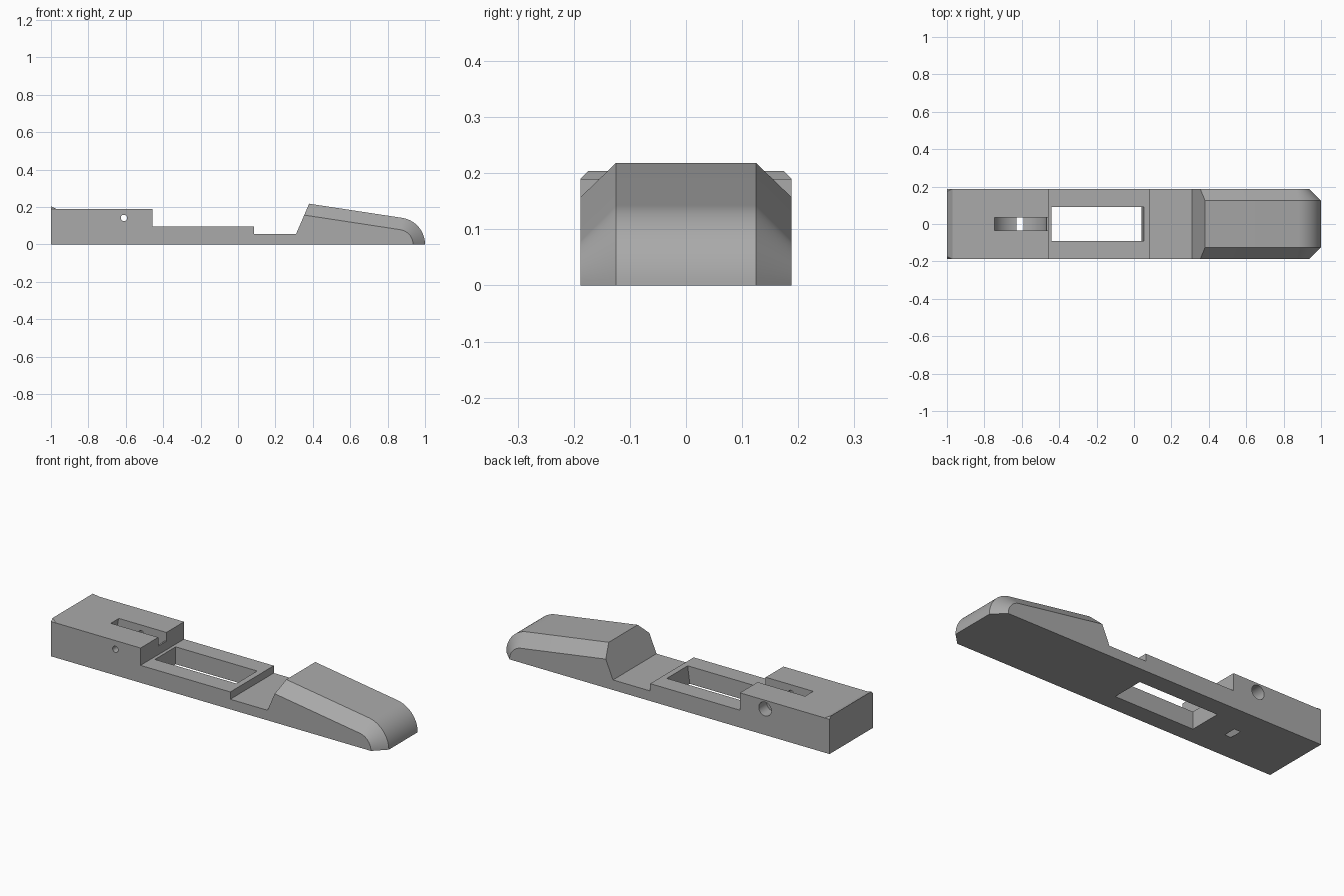
import bpy, bmesh, math
from mathutils import Matrix

cube = bpy.data.objects.get("Cube")
if cube:
    bpy.data.objects.remove(cube, do_unlink=True)

HALF = 0.188            # half width of the body
INNER = 0.125           # half width of the flat top of the nose
SLOPE = math.atan(0.152)
NOSE_X = 0.856          # centre of the nose rounding
WHEEL = (-0.61, 0.142)  # axle position (x, z)

gray = bpy.data.materials.new("plain_gray")
gray.use_nodes = True
gray.diffuse_color = (0.4, 0.4, 0.4, 1)
gray.node_tree.nodes["Principled BSDF"].inputs["Base Color"].default_value = (0.4, 0.4, 0.4, 1)


def make_object(name, bm):
    bmesh.ops.recalc_face_normals(bm, faces=bm.faces)
    mesh = bpy.data.meshes.new(name)
    bm.to_mesh(mesh)
    bm.free()
    mesh.materials.append(gray)
    obj = bpy.data.objects.new(name, mesh)
    bpy.context.collection.objects.link(obj)
    return obj


def loft(name, sections):
    """Skin matching (x, z) outlines placed at successive y positions."""
    bm = bmesh.new()
    rings = [[bm.verts.new((x, y, z)) for x, z in pts] for y, pts in sections]
    n = len(rings[0])
    for a, b in zip(rings, rings[1:]):
        for i in range(n):
            j = (i + 1) % n
            bm.faces.new((a[i], a[j], b[j], b[i]))
    bm.faces.new(rings[0])
    bm.faces.new(rings[-1])
    return make_object(name, bm)


def prism(name, pts, y0, y1):
    return loft(name, [(y0, pts), (y1, pts)])


def cylinder(name, radius, y0, y1, segments):
    bm = bmesh.new()
    place = Matrix.Translation((WHEEL[0], (y0 + y1) / 2, WHEEL[1])) @ Matrix.Rotation(math.pi / 2, 4, "X")
    bmesh.ops.create_cone(bm, cap_ends=True, segments=segments, radius1=radius,
                          radius2=radius, depth=y1 - y0, matrix=place)
    return make_object(name, bm)


def outline(radius, steps=16):
    """Side outline; the radius sets how far out the nose shell sits."""
    arc = [(NOSE_X + radius * math.sin(a), radius * math.cos(a))
           for a in (SLOPE + (math.pi / 2 - SLOPE) * i / steps for i in range(steps + 1))]
    arc[-1] = (NOSE_X + radius, 0)
    # meet the sloping top with the leaning rear face of the nose
    lean = 0.163 / 0.07
    x0, z0 = arc[0]
    x = (z0 + 0.152 * x0 - 0.055 + lean * 0.31) / (lean + 0.152)
    crest = (x, 0.055 + lean * (x - 0.31))
    return [(-1, 0), (-1, 0.19), (-0.458, 0.19), (-0.458, 0.095), (0.085, 0.095),
            (0.085, 0.055), (0.31, 0.055), crest] + arc


# Body with bevelled nose
low, high = outline(0.08), outline(0.144)
body = loft("body", [(-HALF, low), (-INNER, high), (INNER, high), (HALF, low)])

# Cutters: window, wheel well, slot mouth, axle hole, axle recess
cutters = [
    prism("window_cutter", [(-0.44, -0.05), (0.033, -0.05), (0.04, 0), (0.053, 0.095),
                            (0.06, 0.15), (-0.44, 0.15)], -0.09, 0.09),
    cylinder("wheel_well_cutter", 0.1434, -0.035, 0.035, 64),
    prism("slot_mouth_cutter", [(-0.61, 0.142), (-0.4, 0.142), (-0.4, 0.25), (-0.61, 0.25)],
          -0.035, 0.035),
    cylinder("axle_hole_cutter", 0.017, -0.3, 0.3, 24),
    cylinder("axle_recess_cutter", 0.038, 0.12, 0.3, 32),
]
bpy.context.view_layer.objects.active = body
for cutter in cutters:
    cutter.hide_render = True
    mod = body.modifiers.new(cutter.name, "BOOLEAN")
    mod.operation = "DIFFERENCE"
    mod.solver = "EXACT"
    mod.object = cutter
    bpy.ops.object.modifier_apply(modifier=mod.name)
    bpy.data.objects.remove(cutter, do_unlink=True)

# Small wedge ridge along the rear edge
bm = bmesh.new()
base = [bm.verts.new(p) for p in ((-1, -HALF, 0.19), (-0.97, -HALF, 0.19),
                                  (-0.97, HALF, 0.19), (-1, HALF, 0.19))]
tip = [bm.verts.new((-1, y, 0.204)) for y in (-0.174, 0.174)]
bm.faces.new(base)
bm.faces.new((base[0], base[1], tip[0]))
bm.faces.new((base[2], base[3], tip[1]))
bm.faces.new((base[1], base[2], tip[1], tip[0]))
bm.faces.new((base[3], base[0], tip[0], tip[1]))
make_object("rear_ridge", bm)

# Smooth the rounded surfaces, keep real edges sharp
bpy.ops.object.select_all(action="DESELECT")
body.select_set(True)
bpy.context.view_layer.objects.active = body
bpy.ops.object.shade_smooth_by_angle(angle=math.radians(20))
